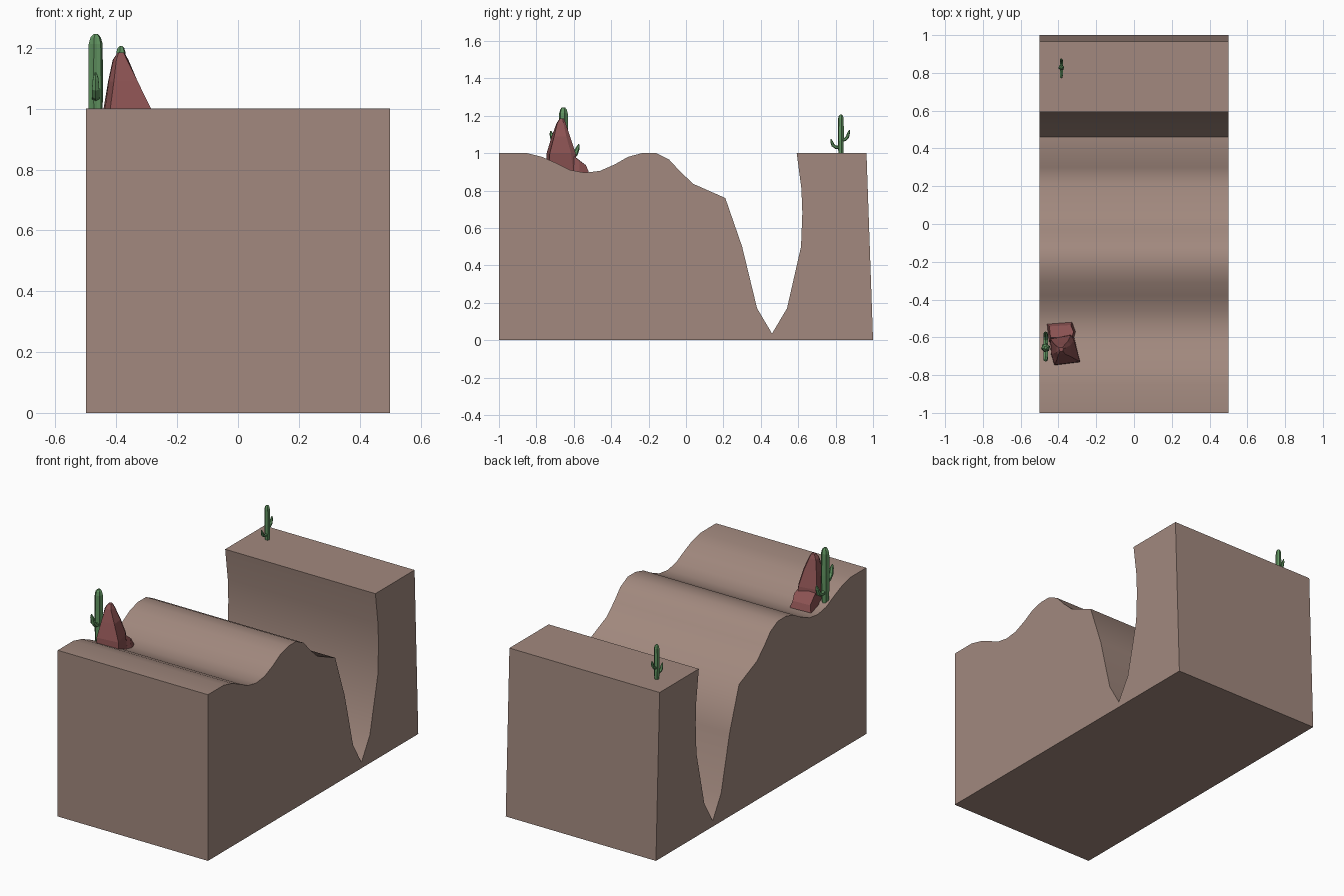
import bpy, bmesh, math
from mathutils import Vector, Matrix

if "Cube" in bpy.data.objects:
    bpy.data.objects.remove(bpy.data.objects["Cube"])


def material(name, rgb):
    m = bpy.data.materials.new(name)
    m.diffuse_color = (*rgb, 1)
    m.use_nodes = True
    m.node_tree.nodes["Principled BSDF"].inputs["Base Color"].default_value = m.diffuse_color
    return m


SAND = material("sandstone", (0.36, 0.25, 0.21))
RED = material("red_rock", (0.26, 0.085, 0.085))
GREEN = material("cactus_green", (0.12, 0.30, 0.12))


def loft(bm, rings):
    """Skin a list of equal-length rings and cap both ends."""
    vs = [[bm.verts.new(p) for p in r] for r in rings]
    n = len(vs[0])
    for a, b in zip(vs, vs[1:]):
        for i in range(n):
            j = (i + 1) % n
            bm.faces.new((a[i], a[j], b[j], b[i]))
    bm.faces.new(vs[0][::-1])
    bm.faces.new(vs[-1])


def finish(bm, name, mat, smooth=None):
    bmesh.ops.recalc_face_normals(bm, faces=bm.faces)
    me = bpy.data.meshes.new(name)
    bm.to_mesh(me)
    bm.free()
    me.materials.append(mat)
    ob = bpy.data.objects.new(name, me)
    bpy.context.collection.objects.link(ob)
    if smooth:
        bpy.ops.object.select_all(action='DESELECT')
        ob.select_set(True)
        bpy.context.view_layer.objects.active = ob
        bpy.ops.object.shade_smooth_by_angle(angle=math.radians(smooth))
    return ob


# Canyon ground: side profile (y, z) extruded across x
profile = [(-1, 0), (-1, 1), (-.85, 1), (-.77, .98), (-.69, .945), (-.62, .91),
           (-.54, .895), (-.46, .905), (-.38, .94), (-.31, .98), (-.235, 1),
           (-.16, 1), (-.09, .965), (-.03, .9), (.04, .835), (.21, .76),
           (.30, .5), (.38, .17), (.46, .035), (.54, .17), (.615, .5),
           (.622, .68), (.617, .81), (.592, 1), (.965, 1), (1, 0)]
bm = bmesh.new()
loft(bm, [[(x, y, z) for y, z in profile] for x in (-.5, .5)])
finish(bm, "canyon_ground", SAND, 50)

# Leaning rock spire: outline rings narrowing to a small flat peak
bm = bmesh.new()
spire = [
    (.87, [(-.448, -.60), (-.44, -.70), (-.425, -.755), (-.28, -.738), (-.315, -.60), (-.33, -.575)]),
    (1.0, [(-.442, -.61), (-.437, -.69), (-.42, -.745), (-.286, -.728), (-.318, -.615), (-.335, -.59)]),
    (1.09, [(-.427, -.63), (-.425, -.685), (-.408, -.718), (-.33, -.705), (-.335, -.64), (-.35, -.62)]),
    (1.16, [(-.412, -.645), (-.41, -.68), (-.40, -.692), (-.365, -.688), (-.36, -.655), (-.37, -.643)]),
    (1.185, [(-.396, -.655), (-.396, -.665), (-.392, -.675), (-.376, -.673), (-.374, -.66), (-.378, -.653)]),
]
loft(bm, [[(x, y, z) for x, y in pts] for z, pts in spire])
finish(bm, "rock_spire", RED)

# Low block at the foot of the spire, with a sloping top
bm = bmesh.new()
foot_low = [(-.46, -.53), (-.45, -.63), (-.32, -.62), (-.31, -.57), (-.328, -.52)]
foot_top = [(-.448, -.542, .935), (-.442, -.60, .985), (-.328, -.60, .985),
            (-.32, -.57, .96), (-.335, -.535, .935)]
loft(bm, [[(x, y, .87) for x, y in foot_low], [(x, y, .90) for x, y in foot_low], foot_top])
finish(bm, "rock_foot", RED)


def tube(bm, path, radii, sides, groove=1.0):
    """Tube along a path in the y-z plane; alternate corners may be grooved."""
    path = [Vector((0, y, z)) for y, z in path]
    rings = []
    for i, (p, r) in enumerate(zip(path, radii)):
        t = (path[min(i + 1, len(path) - 1)] - path[max(i - 1, 0)]).normalized()
        n = t.cross(Vector((1, 0, 0)))
        ring = []
        for k in range(sides):
            a = 2 * math.pi * (k + .5) / sides
            rr = r * (groove if k % 2 else 1)
            ring.append(p + rr * (math.cos(a) * Vector((1, 0, 0)) + math.sin(a) * n))
        rings.append(ring)
    loft(bm, rings)


def cactus(name, loc, scale, turn):
    bm = bmesh.new()
    # Ribbed trunk with rounded tip
    tube(bm, [(0, -.01), (0, .03), (0, .10), (0, .185), (0, .199), (0, .206)],
         [.013, .0155, .0165, .0155, .0115, .005], 12, .82)
    # High arm and low arm
    tube(bm, [(.005, .068), (.024, .074), (.036, .088), (.042, .110), (.046, .123)],
         [.009, .009, .009, .007, .002], 6)
    tube(bm, [(-.005, .032), (-.028, .032), (-.042, .042), (-.050, .062), (-.054, .076)],
         [.009, .009, .009, .007, .002], 6)
    bm.transform(Matrix.Translation(loc) @ Matrix.Rotation(turn, 4, 'Z') @ Matrix.Scale(scale, 4))
    finish(bm, name, GREEN)


cactus("small_cactus", (-.385, .828, 1.0), 1.0, 0)
cactus("large_cactus", (-.468, -.655, .932), 1.52, math.pi)
